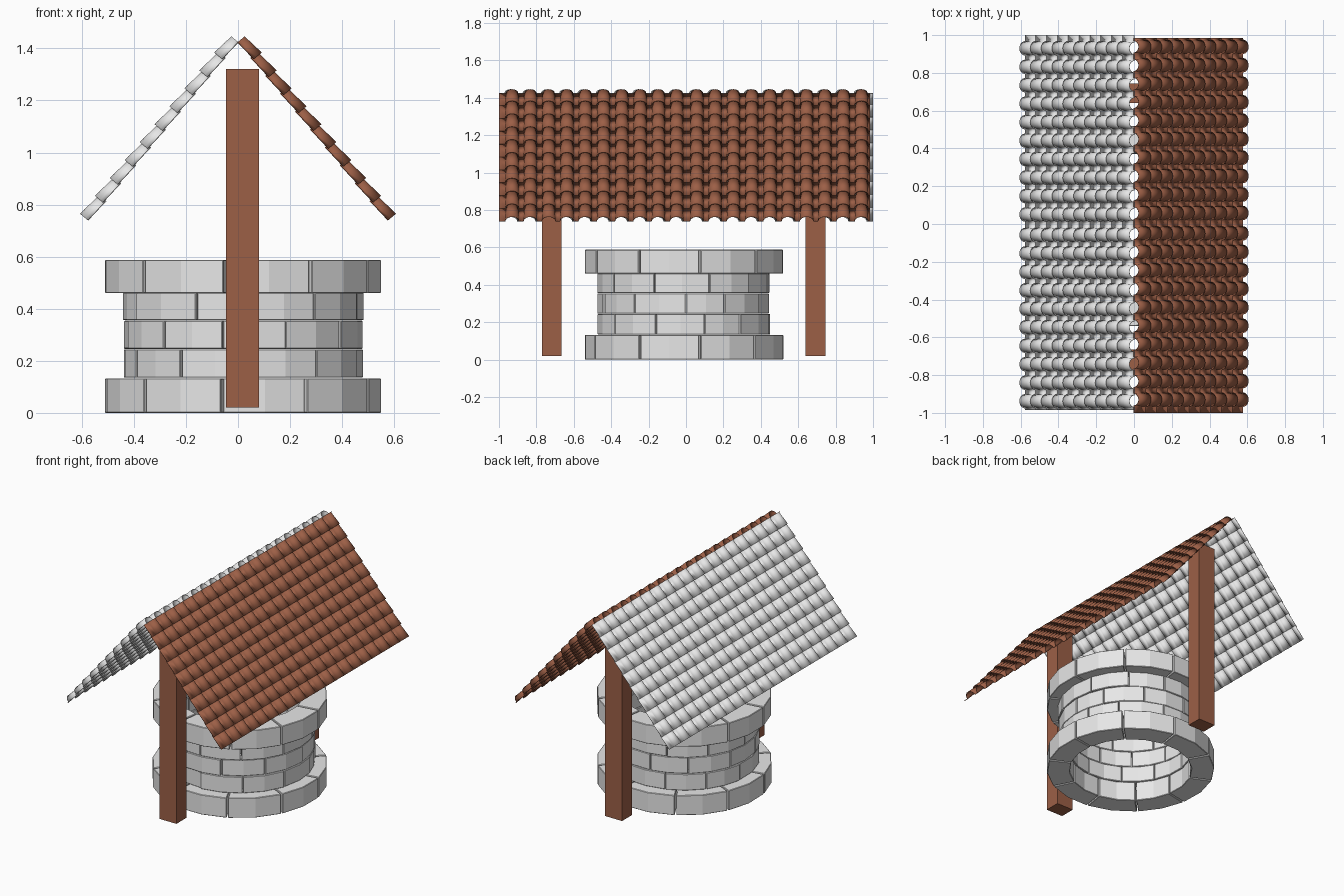
import bpy, bmesh, math, random
from mathutils import Vector

if "Cube" in bpy.data.objects:
    bpy.data.objects.remove(bpy.data.objects["Cube"])

random.seed(4)


def material(name, rgb):
    m = bpy.data.materials.new(name)
    m.diffuse_color = (*rgb, 1)
    m.use_nodes = True
    m.node_tree.nodes["Principled BSDF"].inputs["Base Color"].default_value = m.diffuse_color
    return m


GREY = material("stone_grey", (0.8, 0.8, 0.8))
BROWN = material("red_brown", (0.335, 0.115, 0.062))


def finish(bm, name, mat):
    me = bpy.data.meshes.new(name)
    bm.to_mesh(me)
    bm.free()
    ob = bpy.data.objects.new(name, me)
    me.materials.append(mat)
    bpy.context.collection.objects.link(ob)
    return ob


# ---- well: courses of curved stone blocks ----
CX, CY = 0.02, -0.01


def stone(bm, a0, a1, r0, r1, z0, z1, segs=2):
    rings = []
    for i in range(segs + 1):
        a = a0 + (a1 - a0) * i / segs
        c, s = math.cos(a), math.sin(a)
        rings.append([bm.verts.new((CX + r * c, CY + r * s, z))
                      for r, z in ((r0, z0), (r1, z0), (r1, z1), (r0, z1))])
    for p, q in zip(rings, rings[1:]):
        for k in range(4):
            bm.faces.new((p[k], p[(k + 1) % 4], q[(k + 1) % 4], q[k]))
    bm.faces.new(rings[0][::-1])
    bm.faces.new(rings[-1])


def course(name, count, start, r0, r1, z0, z1, gap, jitter, bulge):
    bm = bmesh.new()
    step = 2 * math.pi / count
    cuts = [math.radians(start) + step * (i + random.uniform(-jitter, jitter))
            for i in range(count)]
    cuts.append(cuts[0] + 2 * math.pi)
    for a0, a1 in zip(cuts, cuts[1:]):
        d = random.uniform(-bulge, bulge)
        g = gap / r1 / 2
        stone(bm, a0 + g, a1 - g, r0, r1 + d, z0, z1)
    bmesh.ops.recalc_face_normals(bm, faces=bm.faces)
    ob = finish(bm, name, GREY)
    bev = ob.modifiers.new("worn_edges", 'BEVEL')
    bev.width, bev.segments, bev.limit_method = 0.003, 1, 'ANGLE'
    bev.angle_limit = math.radians(40)


course("base_ring", 10, 262, 0.39, 0.535, 0.0, 0.133, 0.01, 0.04, 0)
course("lower_course", 11, 240, 0.385, 0.46, 0.135, 0.244, 0.005, 0.12, 0.006)
course("middle_course", 11, 228, 0.385, 0.46, 0.246, 0.354, 0.005, 0.12, 0.006)
course("upper_course", 11, 244, 0.385, 0.46, 0.356, 0.462, 0.005, 0.12, 0.006)
course("top_ring", 10, 262, 0.39, 0.535, 0.46, 0.588, 0.01, 0.04, 0)


# ---- posts ----
for name, y0, y1 in (("front_post", -0.77, -0.665), ("back_post", 0.64, 0.745)):
    bm = bmesh.new()
    bmesh.ops.create_cube(bm, size=1)
    bmesh.ops.scale(bm, vec=(0.127, y1 - y0, 1.30), verts=bm.verts)
    bmesh.ops.translate(bm, vec=(0.0175, (y0 + y1) / 2, 0.67), verts=bm.verts)
    finish(bm, name, BROWN)


# ---- roof: overlapping rows of arched tiles on each slope ----
RIDGE = Vector((0.0, 0, 1.425))
EAVE = Vector((0.573, 0, 0.737))
DOWN = (EAVE - RIDGE).normalized()
NORMAL = Vector((-DOWN.z, 0, DOWN.x))
LENGTH = (EAVE - RIDGE).length
ROWS, ARC = 10, 10


def tile_profile(r):
    """Cross-section of 20 arches with flat valleys: (y, height)."""
    pts = [(-1.0, 0)]
    for i in range(20):
        yc = -0.93 + 0.0978 * i + (0.01 if i >= 10 else 0)
        pts += [(yc - r * math.cos(math.pi * k / ARC), r * math.sin(math.pi * k / ARC))
                for k in range(ARC + 1)]
    return pts + [(0.985, 0)]


def roof_slope(name, mat, side):
    bm = bmesh.new()
    step = LENGTH / ROWS
    for row in range(ROWS):
        s0 = max(0, row * step - 0.012)
        s1 = (row + 1) * step
        strips = []
        # narrow low upper end, wide raised lower end
        for s, r, lift in ((s0, 0.033, 0.0), (s1, 0.038, 0.006)):
            strips.append([bm.verts.new(RIDGE + DOWN * s + NORMAL * (h + lift)
                                        + Vector((0, y, 0)))
                           for y, h in tile_profile(r)])
        a, b = strips
        for k in range(len(a) - 1):
            bm.faces.new((a[k], b[k], b[k + 1], a[k + 1]))
    for v in bm.verts:  # half turn for the opposite slope
        v.co.x *= side
        v.co.y *= side
    bm.normal_update()
    if sum(f.normal.z for f in bm.faces) < 0:
        bmesh.ops.reverse_faces(bm, faces=bm.faces)
    ob = finish(bm, name, mat)
    sol = ob.modifiers.new("tile_thickness", 'SOLIDIFY')
    sol.thickness, sol.offset = 0.003, -1
    bpy.ops.object.select_all(action='DESELECT')
    bpy.context.view_layer.objects.active = ob
    ob.select_set(True)
    bpy.ops.object.shade_smooth_by_angle(angle=math.radians(40))


roof_slope("right_roof", BROWN, 1)
roof_slope("left_roof", GREY, -1)
